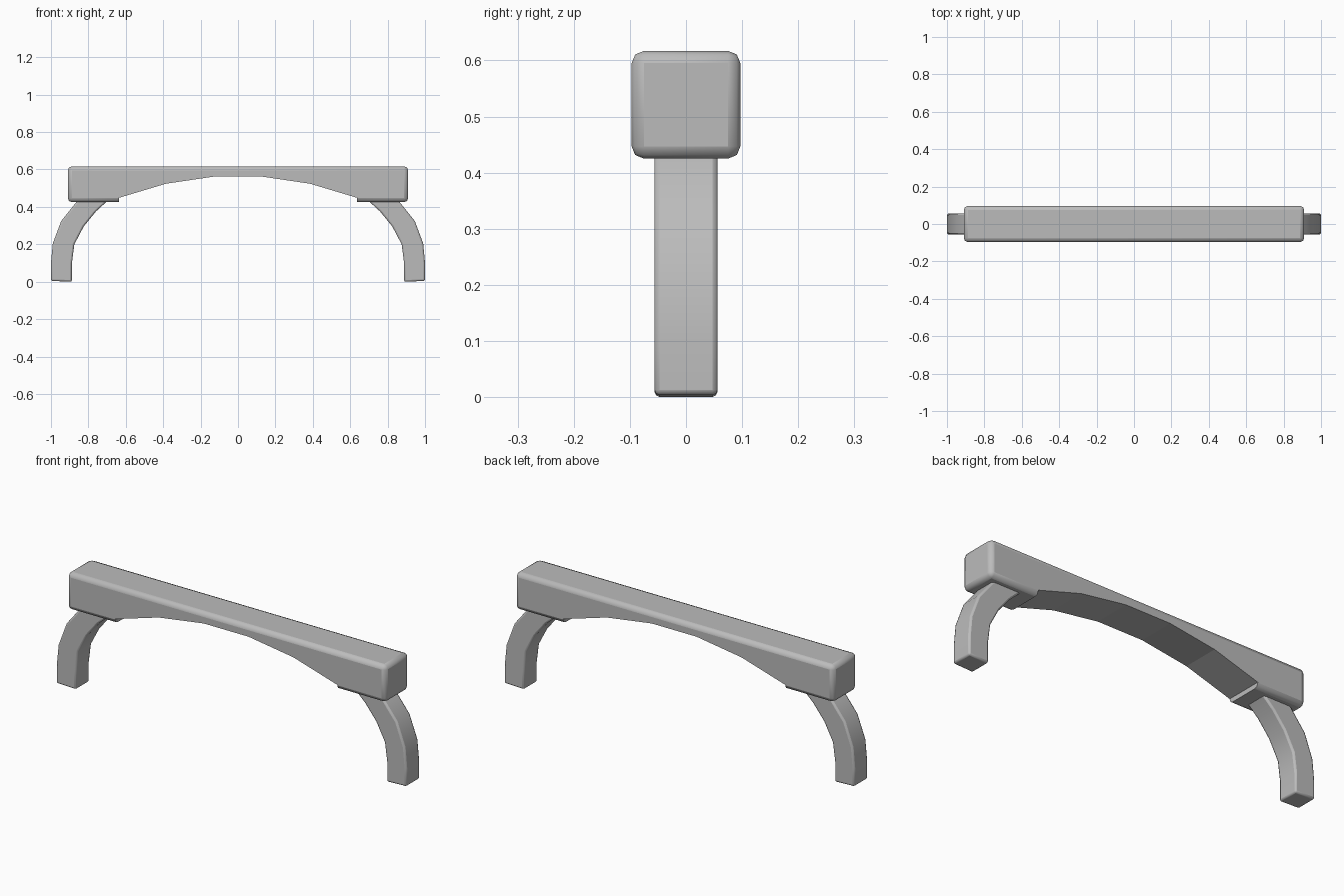
import bpy
import bmesh
from math import radians

if "Cube" in bpy.data.objects:
    bpy.data.objects.remove(bpy.data.objects["Cube"])

grey = bpy.data.materials.new("plain grey")
grey.use_nodes = True
grey.diffuse_color = (0.5, 0.5, 0.5, 1)
grey.node_tree.nodes["Principled BSDF"].inputs["Base Color"].default_value = (0.5, 0.5, 0.5, 1)


def prism(name, profile, half_depth):
    """Extrude an x-z profile symmetrically along y."""
    bm = bmesh.new()
    face = bm.faces.new([bm.verts.new((x, -half_depth, z)) for x, z in profile])
    grown = bmesh.ops.extrude_face_region(bm, geom=[face])["geom"]
    bmesh.ops.translate(bm, vec=(0, 2 * half_depth, 0),
                        verts=[v for v in grown if isinstance(v, bmesh.types.BMVert)])
    bmesh.ops.recalc_face_normals(bm, faces=bm.faces)
    mesh = bpy.data.meshes.new(name)
    bm.to_mesh(mesh)
    bm.free()
    mesh.materials.append(grey)
    obj = bpy.data.objects.new(name, mesh)
    bpy.context.collection.objects.link(obj)
    return obj


def round_edges(obj, width, segments):
    bevel = obj.modifiers.new("rounded edges", "BEVEL")
    bevel.width = width
    bevel.segments = segments
    bevel.limit_method = "ANGLE"
    bevel.angle_limit = radians(40)


def smooth(obj):
    bpy.ops.object.select_all(action="DESELECT")
    obj.select_set(True)
    bpy.context.view_layer.objects.active = obj
    bpy.ops.object.shade_smooth_by_angle(angle=radians(35))


def mirrored(points):
    return points + [(-x, z) for x, z in reversed(points)]


# Beam: rounded bar with a shallow faceted arch cut from its underside
beam = prism("beam", mirrored([(0.91, 0.425), (0.91, 0.617)]), 0.097)
round_edges(beam, 0.022, 2)
arch = prism("arch_cutter", mirrored([(0.635, 0.3), (0.635, 0.449),
                                      (0.385, 0.524), (0.128, 0.562)]), 0.2)
arch.hide_render = True
arch.hide_viewport = True
cut = beam.modifiers.new("underside arch", "BOOLEAN")
cut.operation = "DIFFERENCE"
cut.solver = "EXACT"
cut.object = arch

# Curved legs, running up into the beam
outer = [(1.0, 0.004), (1.0, 0.1), (0.99, 0.205), (0.945, 0.325), (0.865, 0.425), (0.76, 0.505)]
inner = [(0.70, 0.43), (0.76, 0.375), (0.825, 0.295), (0.875, 0.2), (0.888, 0.1), (0.888, 0.0)]
for name, side in (("left_leg", 1), ("right_leg", -1)):
    leg = prism(name, [(side * x, z) for x, z in outer + inner], 0.056)
    round_edges(leg, 0.009, 2)
    smooth(leg)
smooth(beam)
